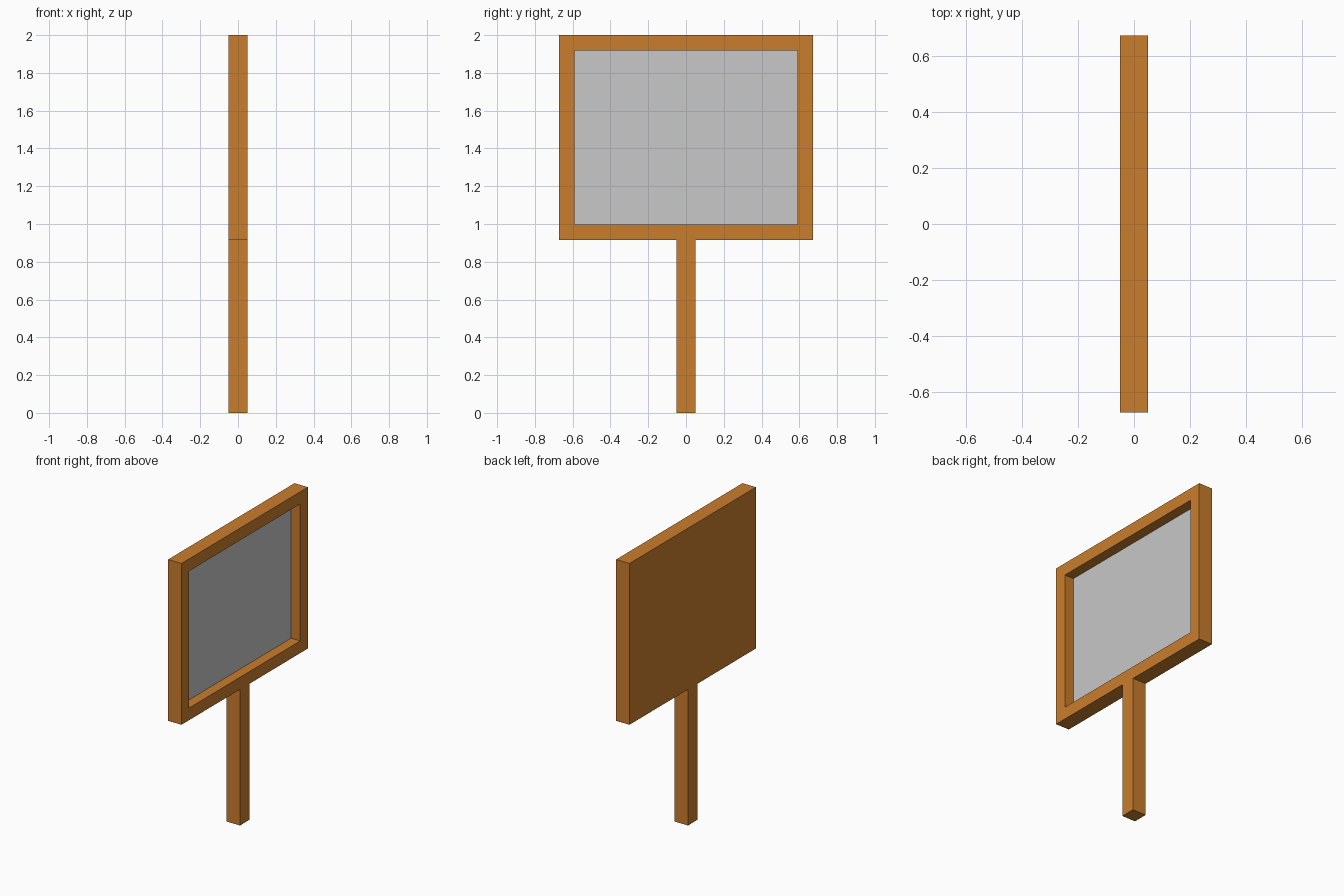
import bpy
import bmesh
from mathutils import Vector

cube = bpy.data.objects.get("Cube")
if cube:
    bpy.data.objects.remove(cube, do_unlink=True)

THICK = 0.1            # depth of the frame and post along x
HALF_WIDTH = 0.672     # half width of the sign along y
BOTTOM, TOP = 0.915, 2.0
RIM = 0.082            # width of the frame border
RECESS = 0.068         # depth of the panel behind the frame


def material(name, rgb):
    mat = bpy.data.materials.new(name)
    mat.use_nodes = True
    color = (*rgb, 1.0)
    mat.diffuse_color = color
    mat.node_tree.nodes["Principled BSDF"].inputs["Base Color"].default_value = color
    return mat


def box(bm, size, center):
    verts = bmesh.ops.create_cube(bm, size=1)["verts"]
    bmesh.ops.scale(bm, vec=size, verts=verts)
    bmesh.ops.translate(bm, vec=center, verts=verts)


def finish(bm, name, mats):
    mesh = bpy.data.meshes.new(name)
    bm.to_mesh(mesh)
    bm.free()
    for mat in mats:
        mesh.materials.append(mat)
    obj = bpy.data.objects.new(name, mesh)
    bpy.context.collection.objects.link(obj)
    return obj


wood = material("orange wood", (0.584, 0.205, 0.026))
grey = material("light grey panel", (0.578, 0.578, 0.578))

# Sign board: a box whose +x face is inset and pushed back to form the panel
bm = bmesh.new()
box(bm, (THICK, 2 * HALF_WIDTH, TOP - BOTTOM), (0, 0, (TOP + BOTTOM) / 2))
bm.normal_update()
panel = max(bm.faces, key=lambda f: f.normal.x)
bmesh.ops.inset_region(bm, faces=[panel], thickness=RIM, use_even_offset=True)
rim_verts = list(panel.verts)
pushed = bmesh.ops.extrude_face_region(bm, geom=[panel])["geom"]
if panel.is_valid:
    bmesh.ops.delete(bm, geom=[panel], context="FACES_ONLY")
bmesh.ops.translate(bm, vec=Vector((-RECESS, 0, 0)),
                    verts=[g for g in pushed if isinstance(g, bmesh.types.BMVert)])
for g in pushed:
    if isinstance(g, bmesh.types.BMFace):
        g.material_index = 1
bmesh.ops.recalc_face_normals(bm, faces=bm.faces)
finish(bm, "sign_board", [wood, grey])

# Square post, open at the top where it meets the board
bm = bmesh.new()
box(bm, (THICK, THICK, BOTTOM), (0, 0, BOTTOM / 2))
bm.normal_update()
cap = max(bm.faces, key=lambda f: f.normal.z)
bmesh.ops.delete(bm, geom=[cap], context="FACES_ONLY")
finish(bm, "post", [wood])
